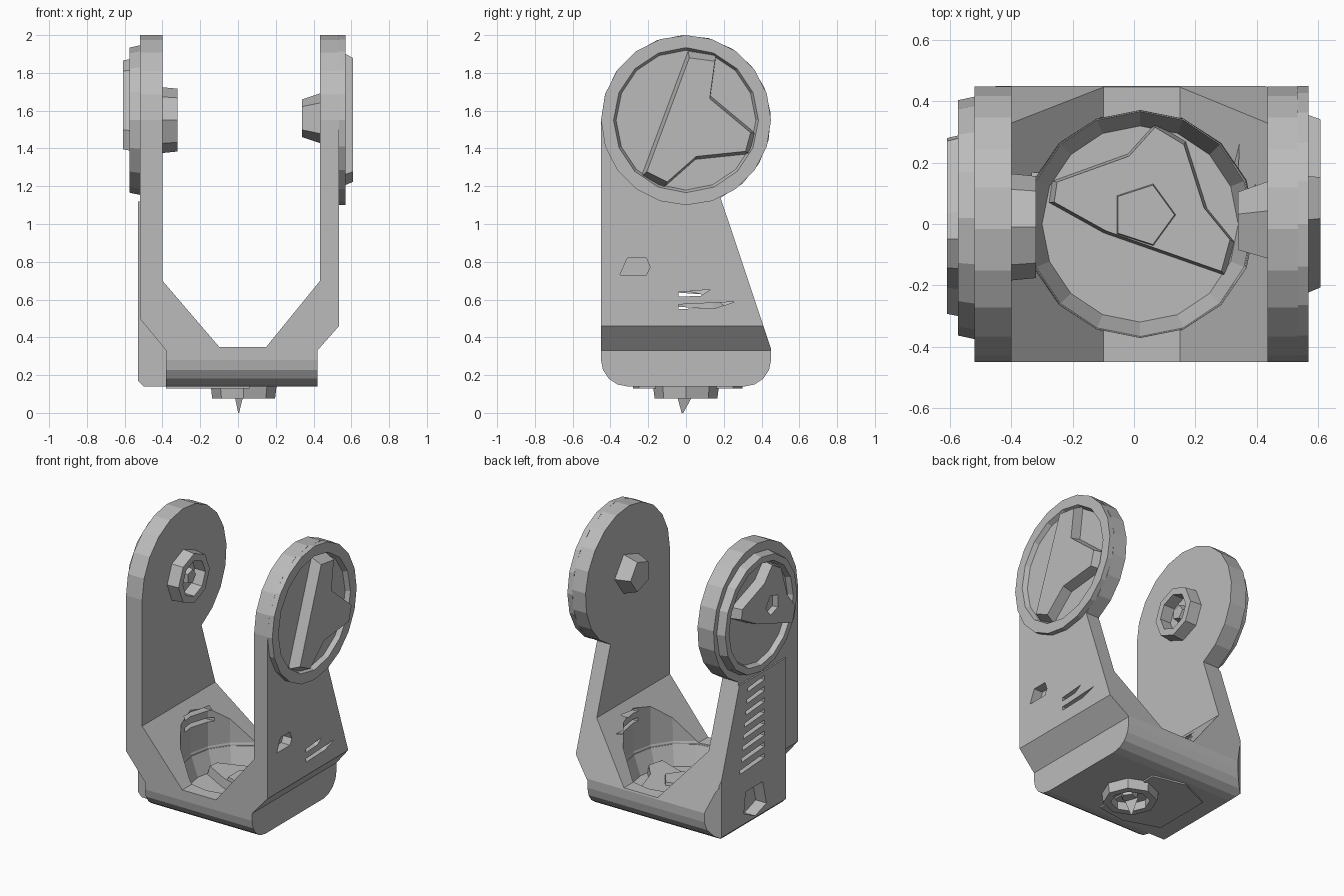
import bpy, bmesh
from math import cos, sin, radians

cube = bpy.data.objects.get("Cube")
if cube:
    bpy.data.objects.remove(cube)

grey = bpy.data.materials.new("satin grey")
grey.use_nodes = True
grey.diffuse_color = (0.5, 0.5, 0.5, 1)
grey.node_tree.nodes["Principled BSDF"].inputs["Base Color"].default_value = (0.5, 0.5, 0.5, 1)


def prism(name, pts, axis, a, b, scale=1.0):
    """Extrude a 2D outline along an axis from a to b, scaling the far end."""
    place = {"x": lambda u, v, w: (w, u, v),
             "y": lambda u, v, w: (u, w, v),
             "z": lambda u, v, w: (u, v, w)}[axis]
    n = len(pts)
    mid = (sum(p[0] for p in pts) / n, sum(p[1] for p in pts) / n)
    bm = bmesh.new()
    near = [bm.verts.new(place(u, v, a)) for u, v in pts]
    far = [bm.verts.new(place(mid[0] + (u - mid[0]) * scale,
                              mid[1] + (v - mid[1]) * scale, b)) for u, v in pts]
    bm.faces.new(near)
    bm.faces.new(far)
    for i in range(n):
        j = (i + 1) % n
        bm.faces.new((near[i], near[j], far[j], far[i]))
    bmesh.ops.recalc_face_normals(bm, faces=bm.faces)
    mesh = bpy.data.meshes.new(name)
    bm.to_mesh(mesh)
    bm.free()
    mesh.materials.append(grey)
    obj = bpy.data.objects.new(name, mesh)
    bpy.context.collection.objects.link(obj)
    return obj


def arc(cu, cv, r, start, end, steps):
    return [(cu + r * cos(radians(start + (end - start) * i / steps)),
             cv + r * sin(radians(start + (end - start) * i / steps)))
            for i in range(steps + 1)]


def ring_pts(cu, cv, r, sides):
    return arc(cu, cv, r, 0, 360, sides)[:-1]


def carve(obj, cutter, operation="DIFFERENCE"):
    """Apply one boolean and throw the cutter away."""
    mod = obj.modifiers.new("cut", "BOOLEAN")
    mod.operation = operation
    mod.solver = "EXACT"
    mod.object = cutter
    bpy.context.view_layer.update()
    graph = bpy.context.evaluated_depsgraph_get()
    mesh = bpy.data.meshes.new_from_object(obj.evaluated_get(graph))
    obj.modifiers.clear()
    obj.data = mesh
    bpy.data.objects.remove(cutter)


# Side outline: round head, straight front edge, slanted back, rounded foot
HEAD_Z, HEAD_R = 1.55, 0.45
side = arc(0, HEAD_Z, HEAD_R, 180, -66, 14)
side += [(0.45, 0.34)] + arc(0.31, 0.28, 0.14, 0, -90, 4)
side += arc(-0.31, 0.28, 0.14, -90, -180, 4)

# U-shaped bracket with sloped gussets
front = [(-0.38, 0.14), (0.42, 0.14), (0.42, 0.33), (0.535, 0.46), (0.535, 2.1),
         (0.435, 2.1), (0.435, 0.70), (0.15, 0.35), (-0.10, 0.35), (-0.40, 0.70),
         (-0.40, 2.1), (-0.52, 2.1), (-0.52, 0.50), (-0.38, 0.33)]
bracket = prism("bracket", front, "y", -0.6, 0.6)
carve(bracket, prism("side_cutter", side, "x", -0.8, 0.8), "INTERSECT")

# Round well in the base: flared bowl below, straight wall above
carve(bracket, prism("bowl_cutter", ring_pts(0.02, 0, 0.32, 16), "z", 0.21, 0.36, 1.17))
carve(bracket, prism("well_cutter", ring_pts(0.02, 0, 0.37, 16), "z", 0.34, 1.0, 1.03))

# Vent slits and a pentagonal pocket in the plain arm
for z, y0, y1 in ((0.57, -0.04, 0.26), (0.635, -0.04, 0.13)):
    slit = [(y0, z - 0.02), (y1 * 0.6, z - 0.015), (y1, z + 0.018), (y0, z + 0.004)]
    carve(bracket, prism("slit_cutter", slit, "x", 0.3, 0.7))
pocket = [(-0.35, 0.73), (-0.21, 0.73), (-0.19, 0.77), (-0.21, 0.82), (-0.31, 0.82)]
carve(bracket, prism("pocket_cutter", pocket, "x", 0.47, 0.7))

# Cable housing on the other arm, with a bevelled corner, an opening and louvres
housing = prism("cable_housing",
                [(-0.375, 0.14), (-0.50, 0.14), (-0.53, 0.17), (-0.53, 1.12),
                 (-0.42, 1.12), (-0.42, 0.50), (-0.375, 0.42)], "y", -0.31, 0.6)
carve(housing, prism("side_cutter", side, "x", -0.8, 0.8), "INTERSECT")
corner = [(-0.60, 0.31), (-0.53, 0.38), (-0.44, 0.46), (-0.44, 0.6), (-0.60, 0.6)]
carve(housing, prism("corner_cutter", corner, "z", 0.0, 0.6))
opening = [(-0.10, 0.22), (0.02, 0.18), (0.14, 0.24), (0.12, 0.38), (-0.06, 0.38)]
carve(housing, prism("opening_cutter", opening, "x", -0.6, -0.45))
for i in range(8):
    z = 0.54 + 0.075 * i
    end = 0.18 - 0.012 * i
    louvre = [(-0.08, z - 0.005), (end, z - 0.02), (end, z + 0.006), (-0.08, z + 0.025)]
    for part in (housing, bracket):
        carve(part, prism("louvre_cutter", louvre, "x", -0.6, -0.3 if i < 2 else -0.46))

# Recessed discs on the outside of both heads
right_disc = prism("right_disc", ring_pts(0, HEAD_Z, HEAD_R, 20), "x", 0.533, 0.57)
carve(right_disc, prism("recess", ring_pts(0, HEAD_Z, 0.37, 16), "x", 0.54, 0.62, 1.1))
left_disc = prism("left_disc", ring_pts(0.02, HEAD_Z, 0.40, 16), "x", -0.50, -0.575, 0.96)
carve(left_disc, prism("recess", ring_pts(0.02, HEAD_Z, 0.33, 16), "x", -0.54, -0.62, 1.08))

# Servo horns: three-pointed blades in the discs and in the well
right_blade = [(0.01, 1.92), (0.16, 1.90), (0.13, 1.68), (0.37, 1.48), (0.34, 1.37),
               (0.05, 1.34), (-0.12, 1.19), (-0.24, 1.25)]
prism("right_horn", right_blade, "x", 0.53, 0.608, 0.9)
blade = [(-0.27, 0.14), (-0.02, 0.23), (0.07, 0.33), (0.17, 0.27), (0.24, 0.05),
         (0.33, -0.06), (0.30, -0.17), (-0.10, -0.03), (-0.28, 0.07)]
prism("well_horn", blade, "z", 0.20, 0.27, 0.94)
prism("well_horn_hub", ring_pts(0.03, 0.03, 0.12, 5), "z", 0.20, 0.29, 0.85)
left_horn = prism("left_horn", [(0.02 - u, HEAD_Z + v) for u, v in blade],
                  "x", -0.53, -0.61, 0.94)
carve(left_horn, prism("hub_cutter", ring_pts(-0.05, 1.60, 0.07, 5), "x", -0.57, -0.7))

# Inner pivots: a solid one and a hollow one
prism("solid_pivot", ring_pts(0, 1.56, 0.14, 5), "x", 0.44, 0.34, 0.75)


def hollow_pivot(name, cu, cv, axis, a, b):
    ring = prism(name, ring_pts(cu, cv, 0.175, 8), axis, a, b, 0.95)
    depth = (b - a) * 1.2
    carve(ring, prism("bore", ring_pts(cu, cv, 0.12, 8), axis, b - depth * 0.75, b + depth))
    prism(name + "_core", ring_pts(cu + 0.01, cv, 0.06, 5), axis, a, b - depth * 0.25, 0.8)


hollow_pivot("inner_pivot", -0.01, 1.55, "x", -0.41, -0.32)
hollow_pivot("base_pivot", 0.03, 0.0, "z", 0.15, 0.075)

# Pointed pin and thin cover plate under the base
prism("base_pin", [(-0.02, -0.05), (0.03, -0.05), (0.0, 0.04)], "z", 0.10, 0.0, 0.1)
prism("base_cover", [(-0.38, -0.20), (-0.14, -0.28), (0.06, -0.25), (0.06, 0.25),
                     (-0.16, 0.30), (-0.38, 0.20)], "z", 0.145, 0.13)
